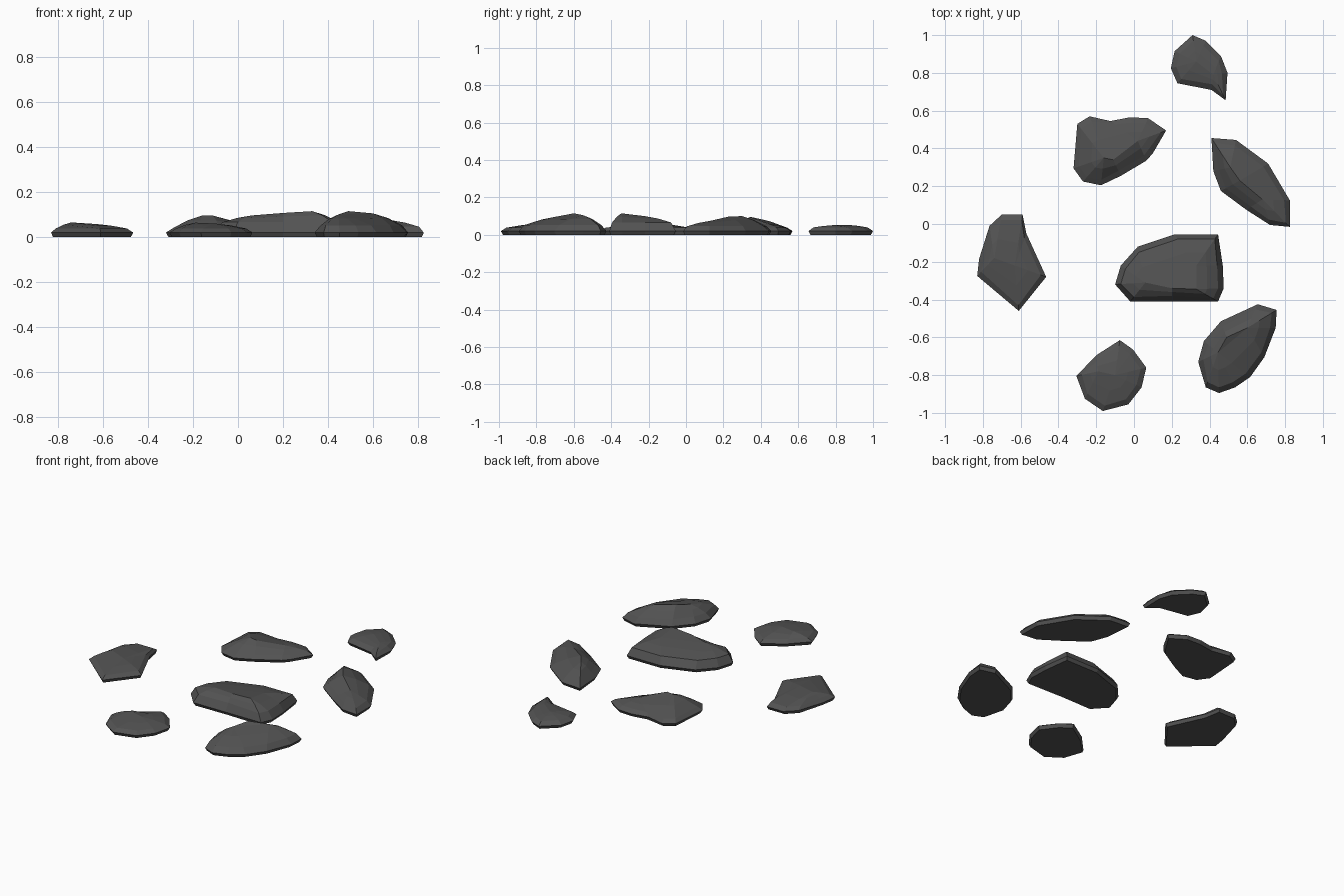
import bpy, bmesh
from mathutils import Vector

mat = bpy.data.materials.new("dark grey stone")
mat.diffuse_color = (0.085, 0.085, 0.085, 1)


def stone(name, outline, ridge, shoulder, rim=0.03):
    """Flat stone: undercut base, widest rim, raised shoulder, then facets up to a ridge line."""
    bm = bmesh.new()
    ridge = [Vector(r) for r in ridge]
    rings = [[], [], [], [], []]
    for x, y in outline:
        p = Vector((x, y, 0))
        top = min(ridge, key=lambda r: (r.xy - p.xy).length)
        d = top - p
        d.z = 0
        u = d.normalized()
        inner = p + u * min(rim, d.length * 0.6)
        inner.z = shoulder
        mid = inner.lerp(top, 0.5)
        mid.z += 0.12 * (top.z - shoulder)
        levels = [p + u * 0.012, p + Vector((0, 0, 0.02)), inner, mid, top]
        for ring, co in zip(rings, levels):
            ring.append(bm.verts.new(co))
    n = len(outline)
    bm.faces.new(rings[0][::-1])
    for a, b in zip(rings, rings[1:]):
        for i in range(n):
            j = (i + 1) % n
            bm.faces.new((a[i], a[j], b[j], b[i]))
    # weld the last ring into the ridge and close any gap
    bmesh.ops.remove_doubles(bm, verts=bm.verts[:], dist=0.0005)
    bmesh.ops.holes_fill(bm, edges=[e for e in bm.edges if e.is_boundary], sides=0)
    bmesh.ops.recalc_face_normals(bm, faces=bm.faces[:])
    me = bpy.data.meshes.new(name)
    bm.to_mesh(me)
    bm.free()
    me.materials.append(mat)
    bpy.context.collection.objects.link(bpy.data.objects.new(name, me))


# back stone
stone("back_stone",
      [(.31, 1), (.38, .97), (.46, .89), (.495, .8), (.485, .655), (.41, .71),
       (.23, .745), (.195, .825), (.215, .915)],
      [(.33, .86, .054), (.42, .79, .052)], .04)
# notched stone with a high peak
stone("notched_stone",
      [(-.3, .53), (-.235, .57), (-.125, .545), (-.02, .565), (.075, .56), (.17, .495),
       (.1, .375), (.065, .335), (-.07, .255), (-.175, .205), (-.27, .225), (-.32, .295)],
      [(-.16, .35, .095), (-.11, .34, .095), (.02, .44, .06)], .038)
# right stone
stone("right_stone",
      [(.41, .455), (.54, .445), (.71, .32), (.825, .125), (.825, -.015), (.72, -.005),
       (.595, .075), (.46, .175), (.42, .28)],
      [(.51, .3, .1), (.56, .23, .098), (.68, .13, .075)], .046)
# large centre slab, steep at the front
stone("centre_slab",
      [(-.1, -.32), (-.07, -.22), (.02, -.12), (.215, -.055), (.445, -.055), (.47, -.22),
       (.475, -.34), (.445, -.41), (.2, -.41), (-.02, -.41)],
      [(.06, -.31, .096), (.2, -.34, .107), (.33, -.345, .115), (.33, -.22, .1)], .066)
# front right stone
stone("front_right_stone",
      [(.37, -.62), (.46, -.515), (.655, -.425), (.755, -.455), (.75, -.55), (.69, -.705),
       (.615, -.81), (.535, -.865), (.45, -.895), (.38, -.865), (.34, -.73)],
      [(.445, -.68, .1), (.49, -.6, .115), (.6, -.55, .105)], .052)
# left stone
stone("left_stone",
      [(-.7, .05), (-.59, .05), (-.57, -.05), (-.465, -.28), (-.61, -.46), (-.83, -.275),
       (-.82, -.185), (-.765, -.01)],
      [(-.74, -.18, .065), (-.63, -.22, .058)], .038)
# front stone
stone("front_stone",
      [(-.075, -.615), (-.005, -.665), (.065, -.76), (.04, -.865), (-.03, -.955),
       (-.165, -.99), (-.26, -.925), (-.305, -.805), (-.2, -.695)],
      [(-.19, -.78, .064), (-.1, -.8, .06)], .038)
